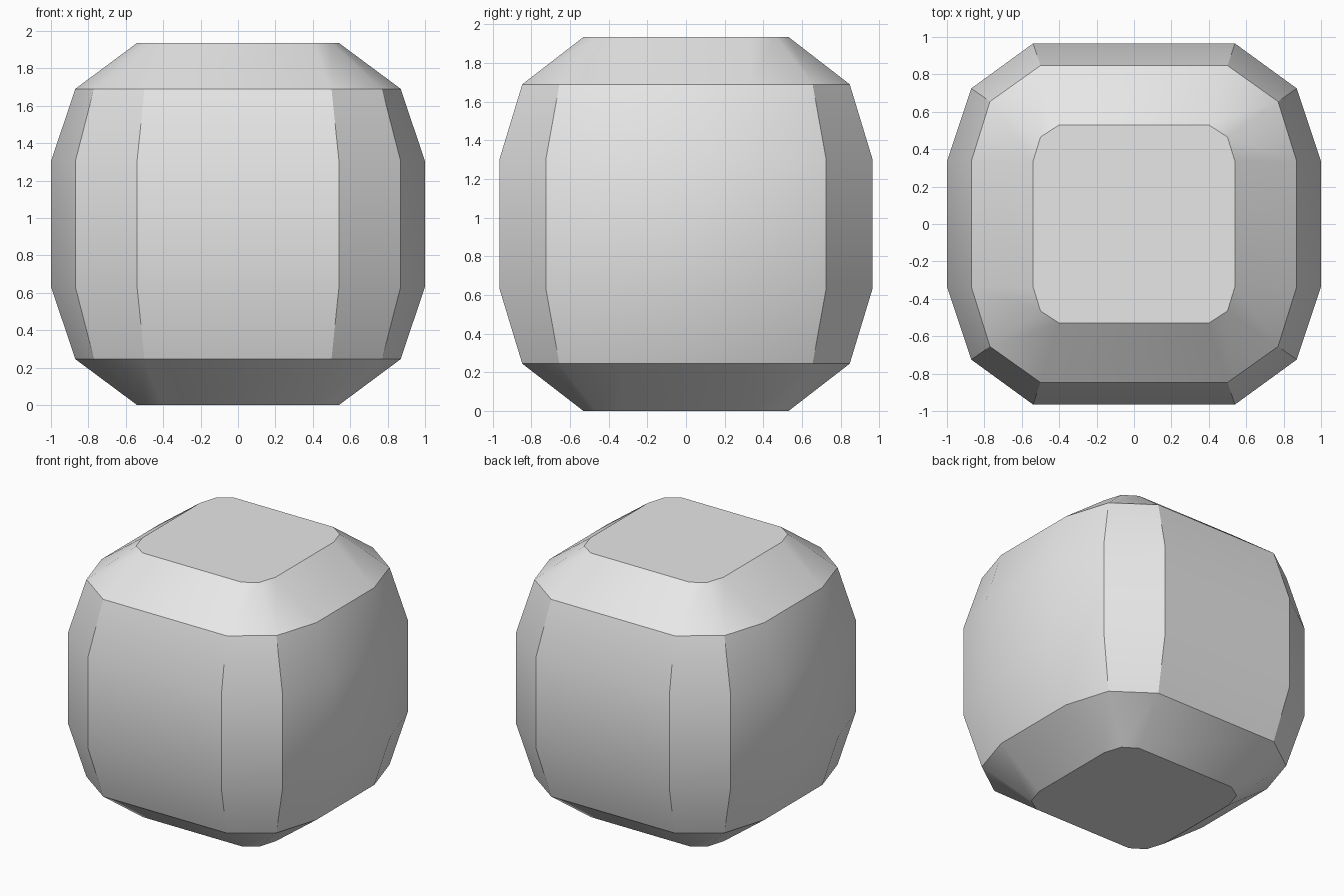
import bpy, bmesh, math

cube = bpy.data.objects.get("Cube")
if cube:
    bpy.data.objects.remove(cube, do_unlink=True)

HEIGHT = 1.935

# Quarter outlines of the twelve-sided cross-sections
CAP = [(0.54, 0.335), (0.50, 0.465), (0.40, 0.53)]
SHOULDER = [(0.87, 0.335), (0.77, 0.655), (0.50, 0.847)]
WAIST = [(1.0, 0.335), (0.87, 0.725), (0.54, 0.965)]
LOWER = [(0.0, CAP), (0.245, SHOULDER), (0.633, WAIST)]
LEVELS = LOWER + [(HEIGHT - z, outline) for z, outline in reversed(LOWER)]


def full_outline(quarter):
    """Mirror a quarter outline into a closed counter-clockwise loop."""
    half = quarter + [(-x, y) for x, y in reversed(quarter)]
    return half + [(-x, -y) for x, y in half]


# Rounded block lofted through the cross-sections
bm = bmesh.new()
rings = [[bm.verts.new((x, y, z)) for x, y in full_outline(outline)]
         for z, outline in LEVELS]
for low, high in zip(rings, rings[1:]):
    n = len(low)
    for i in range(n):
        j = (i + 1) % n
        bm.faces.new((low[i], low[j], high[j], high[i]))
bm.faces.new(list(reversed(rings[0])))
bm.faces.new(rings[-1])
bmesh.ops.recalc_face_normals(bm, faces=bm.faces)

mesh = bpy.data.meshes.new("rounded_block")
bm.to_mesh(mesh)
bm.free()
block = bpy.data.objects.new("rounded_block", mesh)
bpy.context.collection.objects.link(block)

# Plain grey surface
grey = bpy.data.materials.new("light_grey")
grey.use_nodes = True
colour = (0.8, 0.8, 0.8, 1.0)
grey.diffuse_color = colour
grey.node_tree.nodes["Principled BSDF"].inputs["Base Color"].default_value = colour
mesh.materials.append(grey)

# Soft shading across gentle bends, crisp chamfer edges
bpy.ops.object.select_all(action="DESELECT")
block.select_set(True)
bpy.context.view_layer.objects.active = block
bpy.ops.object.shade_smooth_by_angle(angle=math.radians(30))
